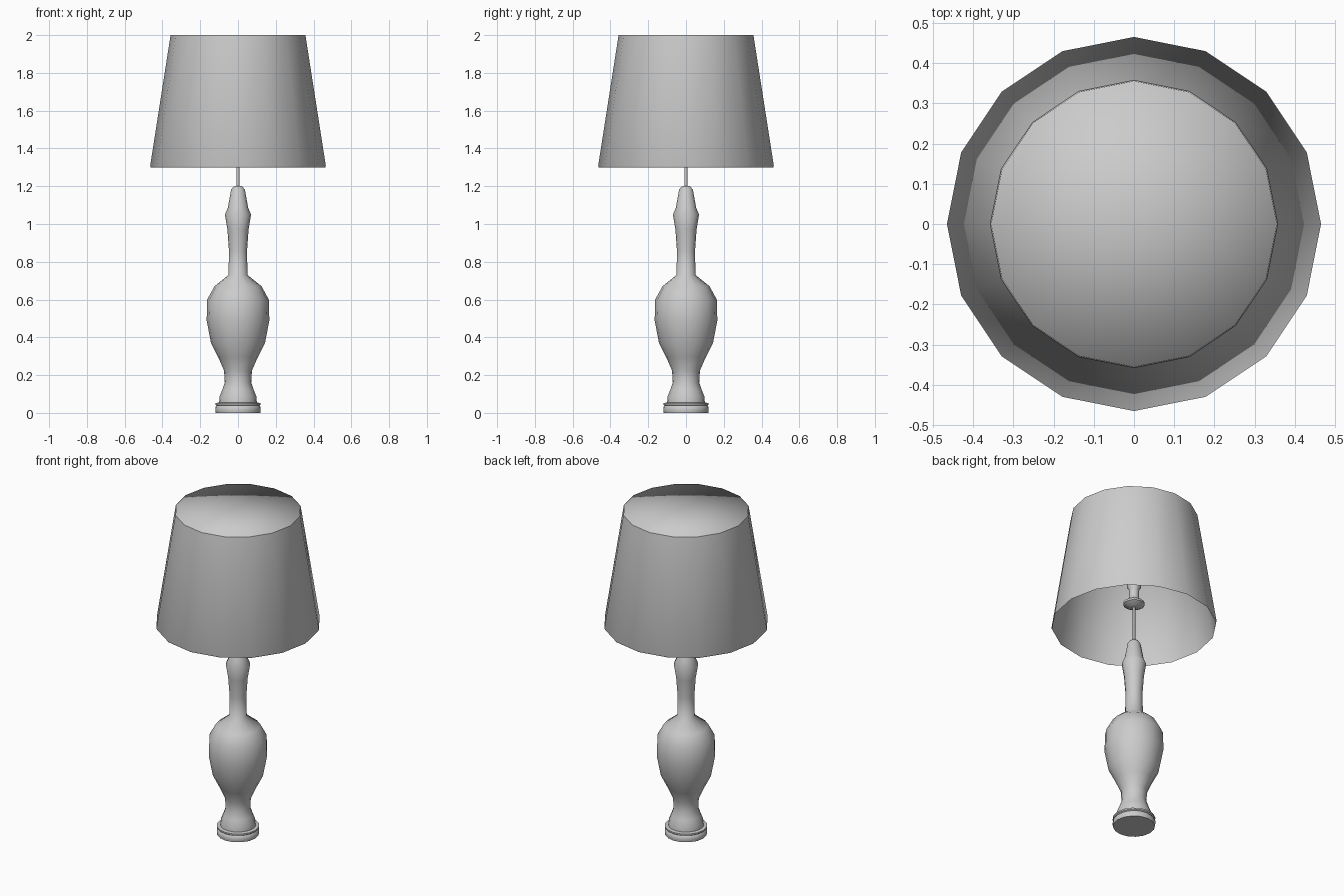
import bpy, bmesh, math

if "Cube" in bpy.data.objects:
    bpy.data.objects.remove(bpy.data.objects["Cube"])

SIDES = 16


def lathe(name, profile, sides=SIDES, angle=None):
    """Revolve (radius, z) points about the z axis; radius 0 closes to a point."""
    bm = bmesh.new()
    rings = []
    for r, z in profile:
        if r == 0:
            rings.append([bm.verts.new((0, 0, z))])
        else:
            rings.append([bm.verts.new((r * math.cos(2 * math.pi * i / sides),
                                        r * math.sin(2 * math.pi * i / sides), z))
                          for i in range(sides)])
    for a, b in zip(rings, rings[1:]):
        for i in range(sides):
            j = (i + 1) % sides
            if len(a) == 1:
                bm.faces.new((a[0], b[j], b[i]))
            elif len(b) == 1:
                bm.faces.new((a[i], a[j], b[0]))
            else:
                bm.faces.new((a[i], a[j], b[j], b[i]))
    for f in bm.faces:
        f.smooth = True
    mesh = bpy.data.meshes.new(name)
    bm.to_mesh(mesh)
    bm.free()
    ob = bpy.data.objects.new(name, mesh)
    bpy.context.collection.objects.link(ob)
    if angle:
        bpy.ops.object.select_all(action='DESELECT')
        ob.select_set(True)
        bpy.context.view_layer.objects.active = ob
        bpy.ops.object.shade_smooth_by_angle(angle=math.radians(angle))
    return ob


# Round foot with a groove between two rings
lathe("foot", [(0, 0), (0.118, 0), (0.12, 0.012), (0.12, 0.03), (0.113, 0.038),
               (0.12, 0.043), (0.12, 0.052), (0.10, 0.055), (0, 0.055)], angle=50)

# Turned vase body, neck and cap
lathe("body", [(0, 0.05), (0.10, 0.05), (0.098, 0.085), (0.084, 0.12), (0.07, 0.16),
               (0.074, 0.225), (0.105, 0.295), (0.143, 0.37), (0.166, 0.49),
               (0.163, 0.60), (0.125, 0.67), (0.05, 0.73), (0.048, 0.86),
               (0.056, 0.97), (0.069, 1.05), (0.054, 1.085), (0.037, 1.18),
               (0.022, 1.20), (0, 1.203)], angle=60)

# Thin stem up to the socket
lathe("stem", [(0.008, 1.19), (0.008, 1.44)], sides=8)

# Socket with a flared collar
lathe("socket", [(0, 1.415), (0.03, 1.418), (0.06, 1.435), (0.06, 1.447),
                 (0.035, 1.465), (0.028, 1.48), (0.028, 1.53), (0.04, 1.55),
                 (0.04, 1.57), (0, 1.57)], angle=50)

# Bulb
lathe("bulb", [(0.035, 1.57), (0.05, 1.61), (0.075, 1.66), (0.08, 1.70),
               (0.065, 1.745), (0.035, 1.77), (0, 1.775)])

# Tapered shade, and a capped lining just inside it
lathe("shade", [(0.462, 1.30), (0.465, 1.308), (0.357, 2.0)])
lathe("shade_lining", [(0.462, 1.30), (0.355, 2.0), (0, 2.0)])
